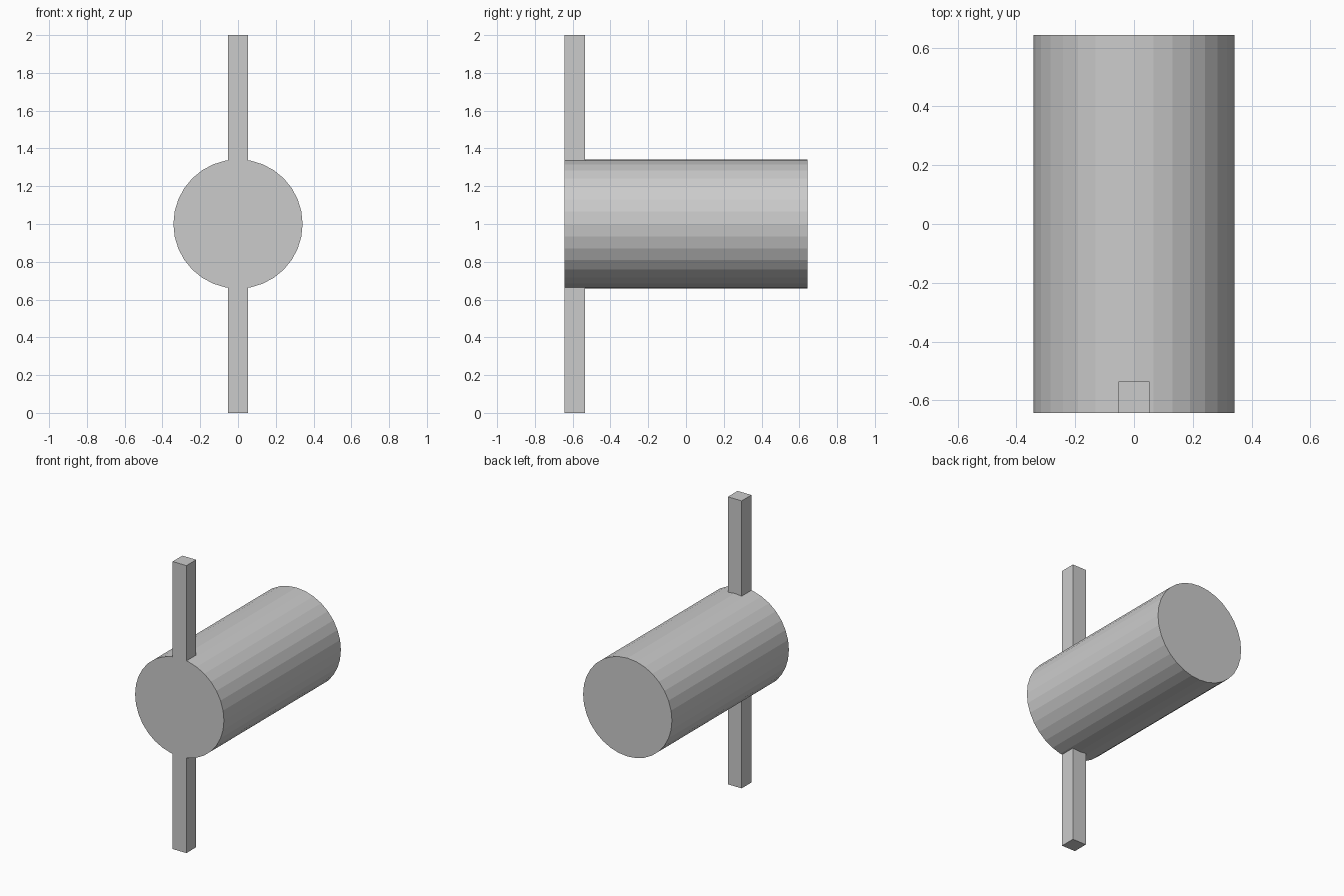
import bpy
import math

cube = bpy.data.objects.get("Cube")
if cube:
    bpy.data.objects.remove(cube, do_unlink=True)

RADIUS, HALF_LENGTH, CENTRE_Z = 0.342, 0.643, 1.0
BAR_WIDTH, BAR_DEPTH = 0.106, 0.107
BAR_INNER, BAR_OUTER = 0.336, 1.0  # distances from the cylinder axis

grey = bpy.data.materials.new("light grey")
grey.use_nodes = True
colour = (0.6, 0.6, 0.6, 1)
grey.diffuse_color = colour
grey.node_tree.nodes["Principled BSDF"].inputs["Base Color"].default_value = colour


def finish(name):
    obj = bpy.context.object
    obj.name = name
    obj.data.materials.append(grey)
    bpy.ops.object.transform_apply(location=False, rotation=True, scale=True)


# Faceted drum lying along the y axis
bpy.ops.mesh.primitive_cylinder_add(
    vertices=32, radius=RADIUS, depth=2 * HALF_LENGTH,
    location=(0, 0, CENTRE_Z), rotation=(math.pi / 2, 0, 0))
finish("drum")

# Square bars above and below, flush with the front of the drum
for name, side in (("upper_bar", 1), ("lower_bar", -1)):
    bpy.ops.mesh.primitive_cube_add(
        size=1,
        location=(0, BAR_DEPTH / 2 - HALF_LENGTH,
                  CENTRE_Z + side * (BAR_INNER + BAR_OUTER) / 2))
    bpy.context.object.scale = (BAR_WIDTH, BAR_DEPTH, BAR_OUTER - BAR_INNER)
    finish(name)
